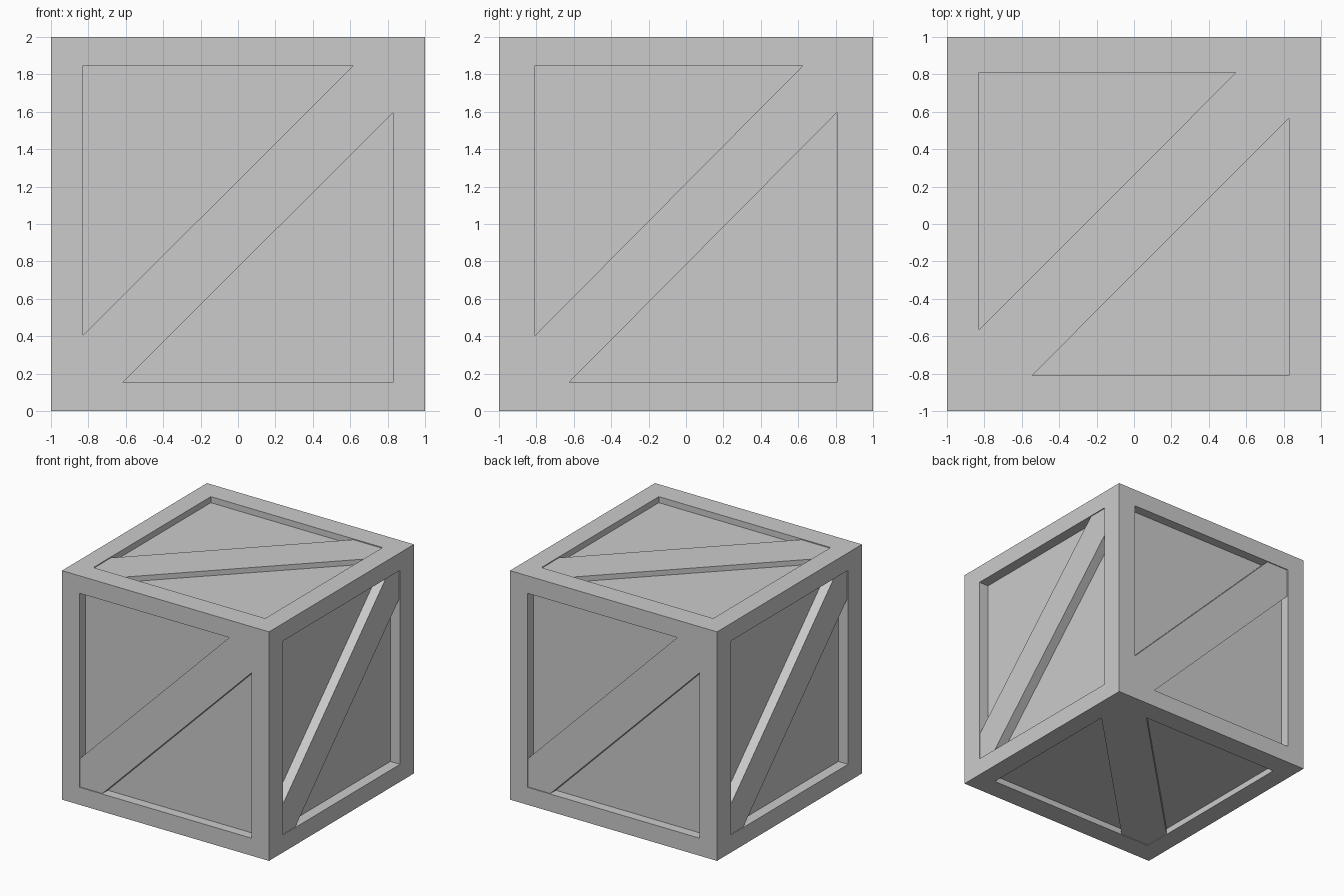
import bpy, bmesh
from mathutils import Vector

if "Cube" in bpy.data.objects:
    bpy.data.objects.remove(bpy.data.objects["Cube"])

X, Y, Z = Vector((1, 0, 0)), Vector((0, 1, 0)), Vector((0, 0, 1))
CENTRE = Vector((0, 0, 1))

# side: (u axis, v axis, opening half width, half height, plank cut on v edge, plank cut on u edge, depth, plank recess)
SIDES = {
    "front": (X, Z, 0.83, 0.847, 0.615, 0.597, 0.083, 0.008),
    "back": (-X, Z, 0.83, 0.847, 0.615, 0.597, 0.083, 0.008),
    "right": (Y, Z, 0.808, 0.847, 0.625, 0.597, 0.093, 0.008),
    "left": (-Y, Z, 0.808, 0.847, 0.625, 0.597, 0.093, 0.008),
    "top": (X, Y, 0.83, 0.81, 0.545, 0.567, 0.053, 0.008),
    "bottom": (Y, X, 0.81, 0.83, 0.567, 0.545, 0.053, 0.005),
}


def finish(bm, name):
    bmesh.ops.remove_doubles(bm, verts=bm.verts, dist=1e-5)
    bmesh.ops.recalc_face_normals(bm, faces=bm.faces)
    mesh = bpy.data.meshes.new(name)
    bm.to_mesh(mesh)
    bm.free()
    bpy.context.collection.objects.link(bpy.data.objects.new(name, mesh))


def ring(bm, u, v, points, depth):
    """Place 2D points on a crate side, sunk by depth."""
    n = u.cross(v)
    return [bm.verts.new(CENTRE + u * p + v * q + n * (1 - depth)) for p, q in points]


def bridge(bm, a, b):
    for i in range(len(a)):
        j = (i + 1) % len(a)
        bm.faces.new((a[i], a[j], b[j], b[i]))


def rect(a, b):
    return [(-a, -b), (a, -b), (a, b), (-a, b)]


# crate body: raised frame, opening walls and sunken panel on each side
body = bmesh.new()
for u, v, a, b, c, e, depth, recess in SIDES.values():
    outer = ring(body, u, v, rect(1, 1), 0)
    lip = ring(body, u, v, rect(a, b), 0)
    floor = ring(body, u, v, rect(a, b), depth)
    bridge(body, outer, lip)
    bridge(body, lip, floor)
    body.faces.new(floor)
finish(body, "crate_body")

# diagonal brace plank on each side, its ends trimmed to the opening corners
for side, (u, v, a, b, c, e, depth, recess) in SIDES.items():
    outline = [(-a, -b), (-c, -b), (a, e), (a, b), (c, b), (-a, -e)]
    bm = bmesh.new()
    face = ring(bm, u, v, outline, recess)
    base = ring(bm, u, v, outline, depth)
    bridge(bm, base, face)
    bm.faces.new(face)
    bm.faces.new(base[::-1])
    finish(bm, side + "_diagonal_plank")
